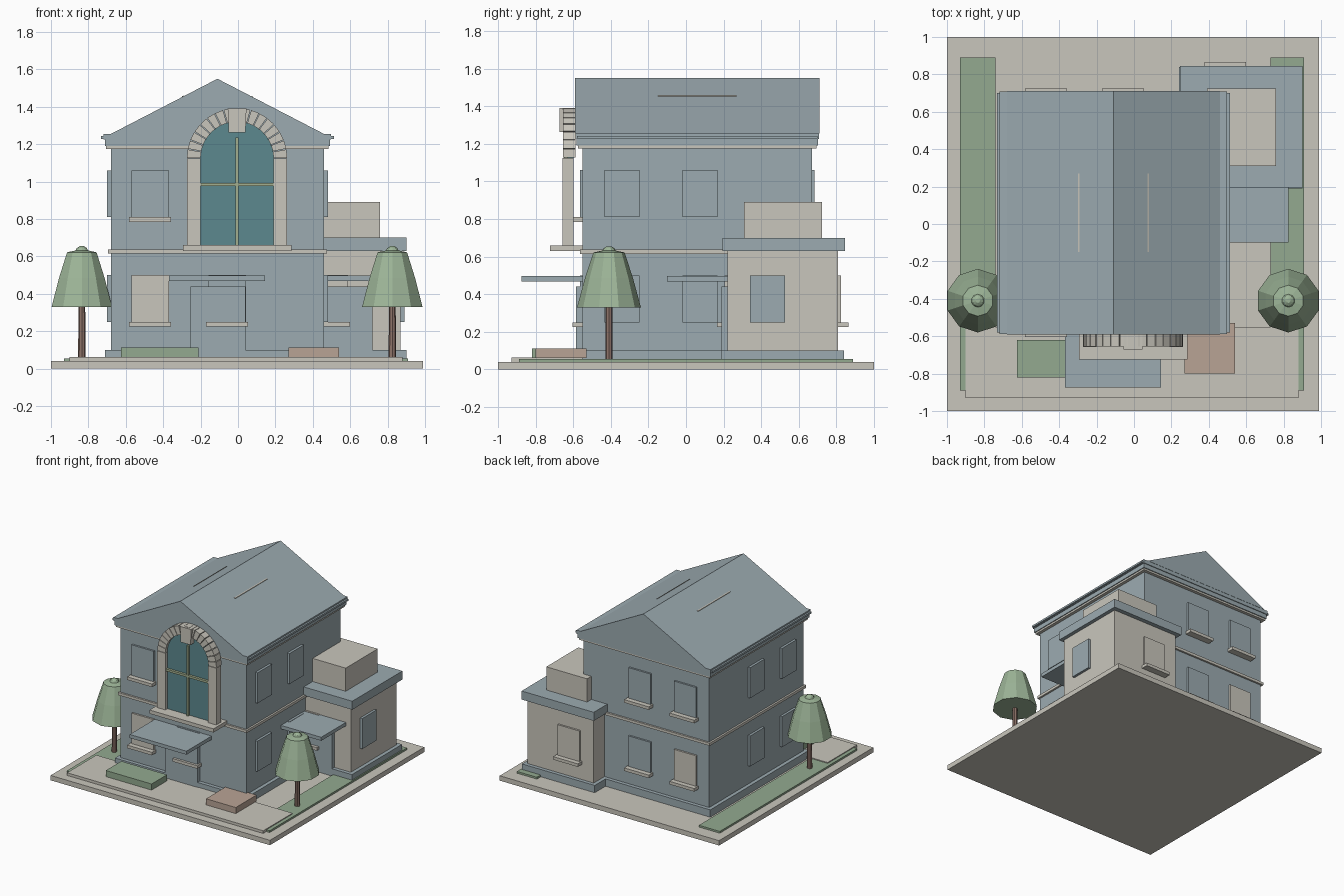
import bpy, bmesh, math

cube = bpy.data.objects.get("Cube")
if cube:
    bpy.data.objects.remove(cube, do_unlink=True)


def material(name, hex_code):
    rgb = [int(hex_code[i:i + 2], 16) / 255 for i in (0, 2, 4)]
    lin = [c / 12.92 if c < 0.04 else ((c + 0.055) / 1.055) ** 2.4 for c in rgb]
    m = bpy.data.materials.new(name)
    m.use_nodes = True
    m.diffuse_color = (*lin, 1)
    m.node_tree.nodes["Principled BSDF"].inputs["Base Color"].default_value = (*lin, 1)
    return m


BLUE = material("slate_blue", "9CABB1")
STONE = material("pale_stone", "C9C6BC")
GLASS = material("teal_glass", "5C898F")
GRASS = material("grass_green", "93AA90")
LEAF = material("leaf_green", "9DB598")
BAR = material("bar_green", "A3AF8F")
BARK = material("bark_brown", "8F746A")
CLAY = material("clay", "B9A495")


def finish(name, bm, mat):
    bmesh.ops.recalc_face_normals(bm, faces=bm.faces)
    me = bpy.data.meshes.new(name)
    bm.to_mesh(me)
    bm.free()
    me.materials.append(mat)
    ob = bpy.data.objects.new(name, me)
    bpy.context.collection.objects.link(ob)
    return ob


def prism(name, mat, outline, y0, y1):
    """Extrude an x-z outline along y."""
    bm = bmesh.new()
    face = bm.faces.new([bm.verts.new((x, y0, z)) for x, z in outline])
    out = bmesh.ops.extrude_face_region(bm, geom=[face])["geom"]
    bmesh.ops.translate(bm, vec=(0, y1 - y0, 0),
                        verts=[v for v in out if isinstance(v, bmesh.types.BMVert)])
    return finish(name, bm, mat)


def box(name, mat, x0, x1, y0, y1, z0, z1):
    return prism(name, mat, [(x0, z0), (x1, z0), (x1, z1), (x0, z1)], y0, y1)


def lathe(name, mat, cx, cy, profile, sides):
    """Faceted solid from (radius, z) rings."""
    bm = bmesh.new()
    rings = []
    for r, z in profile:
        angles = [math.tau * i / sides + math.pi / 2 for i in range(sides)]
        rings.append([bm.verts.new((cx + r * math.cos(a), cy + r * math.sin(a), z))
                      for a in angles])
    for low, high in zip(rings, rings[1:]):
        for i in range(sides):
            j = (i + 1) % sides
            bm.faces.new((low[i], low[j], high[j], high[i]))
    bm.faces.new(rings[0])
    bm.faces.new(rings[-1])
    return finish(name, bm, mat)


# Ground, lawns and front paving
box("base_plate", STONE, -1, 0.99, -1, 1, 0, 0.04)
box("left_lawn", GRASS, 0.73, 0.91, -0.89, 0.89, 0.04, 0.055)
box("right_lawn", GRASS, -0.93, -0.74, -0.89, 0.89, 0.04, 0.055)
box("front_paving", STONE, -0.9, 0.88, -0.93, -0.55, 0.04, 0.062)
box("hedge", GRASS, -0.625, -0.21, -0.82, -0.62, 0.06, 0.112)
box("clay_planter", CLAY, 0.27, 0.54, -0.8, -0.53, 0.06, 0.112)

# Main house, with trim rings that overhang the walls
L, R, F, B = -0.68, 0.46, -0.55, 0.67
box("house_walls", BLUE, L, R, F, B, 0.04, 1.19)
for name, mat, out, z0, z1 in (
        ("house_plinth", BLUE, 0.03, 0.04, 0.1),
        ("floor_band", STONE, 0.015, 0.615, 0.637),
        ("cornice_band", STONE, 0.025, 1.175, 1.19),
        ("lower_eave", BLUE, 0.032, 1.19, 1.225),
        ("upper_eave", BLUE, 0.038, 1.225, 1.255)):
    box(name, mat, L - out, R + out, F - out, B + out, z0, z1)

# Gable roof, gutters and slope strips
RIDGE_X, RIDGE_Z, EAVE_Z = -0.11, 1.55, 1.255
prism("gable_roof", BLUE, [(L, EAVE_Z), (R, EAVE_Z), (RIDGE_X, RIDGE_Z)], F - 0.04, B + 0.04)
slope = (RIDGE_Z - EAVE_Z) / (R - RIDGE_X)
for side, word in ((1, "left"), (-1, "right")):
    gx = RIDGE_X + side * 0.61
    box(word + "_gutter", BLUE, gx - 0.012, gx + 0.012, F - 0.03, B + 0.03, 1.228, 1.243)
    a, b = 0.181, 0.189
    za, zb = RIDGE_Z - a * slope, RIDGE_Z - b * slope
    prism(word + "_roof_strip", STONE,
          [(RIDGE_X + side * a, za - 0.005), (RIDGE_X + side * b, zb - 0.005),
           (RIDGE_X + side * b, zb + 0.004), (RIDGE_X + side * a, za + 0.004)], -0.15, 0.27)


# Windows: panels on the walls, with sills on front and back
def y_window(name, mat, cx, wall, out, z):
    def slab(part, m, half, depth, z0, z1):
        ya, yb = sorted((wall - out * 0.01, wall + out * depth))
        box(name + part, m, cx - half, cx + half, ya, yb, z0, z1)
    slab("_panel", mat, 0.1, 0.015, z, z + 0.25)
    slab("_sill", STONE, 0.112, 0.055, z - 0.025, z)


def x_window(name, cy, wall, out, z):
    xa, xb = sorted((wall - out * 0.01, wall + out * 0.02))
    box(name + "_panel", BLUE, xa, xb, cy - 0.093, cy + 0.093, z, z + 0.25)


LOW, HIGH = 0.25, 0.81
for z, floor in ((LOW, "lower"), (HIGH, "upper")):
    for cx, col in ((-0.47, "outer"), (-0.058, "centre")):
        mat = STONE if (floor, col) == ("lower", "outer") else BLUE
        y_window(f"front_{floor}_{col}_window", mat, cx, F, -1, z)
        y_window(f"back_{floor}_{col}_window", mat, cx, B, 1, z)
    for cy, col in ((-0.34, "front"), (0.075, "rear")):
        x_window(f"left_{floor}_{col}_window", cy, R, 1, z)
        x_window(f"right_{floor}_{col}_window", cy, L, -1, z)

# Front door and canopy
box("front_door", BLUE, -0.255, 0.04, -0.585, F, 0.04, 0.44)
box("front_canopy", BLUE, -0.37, 0.145, -0.875, F, 0.468, 0.497)

# Arched window
CX, SPRING, R_IN, R_OUT, BASE = -0.005, 1.125, 0.195, 0.268, 0.66


def arc(r, a):
    return CX + r * math.cos(a), SPRING + r * math.sin(a)


box("arch_sill", STONE, -0.295, 0.285, -0.725, F, 0.63, BASE)
pane = [(CX - R_IN, BASE), (CX + R_IN, BASE)]
pane += [arc(R_IN, math.pi * i / 24) for i in range(25)]
prism("arch_glass", GLASS, pane, -0.63, -0.6)
for side, word in ((1, "left"), (-1, "right")):
    x0, x1 = sorted((CX + side * R_IN, CX + side * R_OUT))
    box(word + "_arch_column", STONE, x0, x1, -0.657, -0.598, BASE, SPRING)
COUNT = 17
for i in range(COUNT):
    a0 = math.pi * (i + 0.05) / COUNT
    a1 = math.pi * (i + 0.95) / COUNT
    prism(f"arch_stone_{i + 1}", STONE,
          [arc(R_IN, a0), arc(R_OUT, a0), arc(R_OUT, a1), arc(R_IN, a1)], -0.655, -0.588)
prism("keystone", STONE, [(-0.05, 1.262), (0.04, 1.262), (0.045, 1.39), (-0.055, 1.39)],
      -0.672, -0.588)
box("upright_bar", BAR, -0.013, 0.003, -0.65, -0.62, BASE, 1.235)
box("cross_bar", BAR, CX - R_IN, CX + R_IN, -0.65, -0.62, 0.976, 0.994)

# Side annex
box("annex_walls", STONE, 0.27, 0.87, 0.22, 0.81, 0.04, 0.64)
box("annex_plinth", BLUE, 0.24, 0.9, 0.19, 0.84, 0.04, 0.1)
box("annex_roof", BLUE, 0.245, 0.9, 0.195, 0.845, 0.63, 0.7)
box("annex_roof_box", STONE, 0.39, 0.76, 0.31, 0.725, 0.7, 0.89)
box("annex_door", BLUE, 0.43, 0.72, 0.19, 0.22, 0.04, 0.44)
box("annex_canopy", BLUE, R, 0.825, -0.1, 0.22, 0.468, 0.497)
y_window("annex_front_window", STONE, 0.488, 0.22, -1, LOW)
y_window("annex_back_window", STONE, 0.488, 0.81, 1, LOW)
x_window("annex_side_window", 0.433, 0.87, 1, LOW)

# Trees
for cx, word in ((0.825, "left"), (-0.835, "right")):
    lathe(word + "_tree_trunk", BARK, cx, -0.41, [(0.02, 0.002), (0.018, 0.36)], 8)
    lathe(word + "_tree_crown", LEAF, cx, -0.41,
          [(0.17, 0.33), (0.128, 0.485), (0.083, 0.622), (0.035, 0.632),
           (0.028, 0.645), (0.012, 0.655)], 10)
